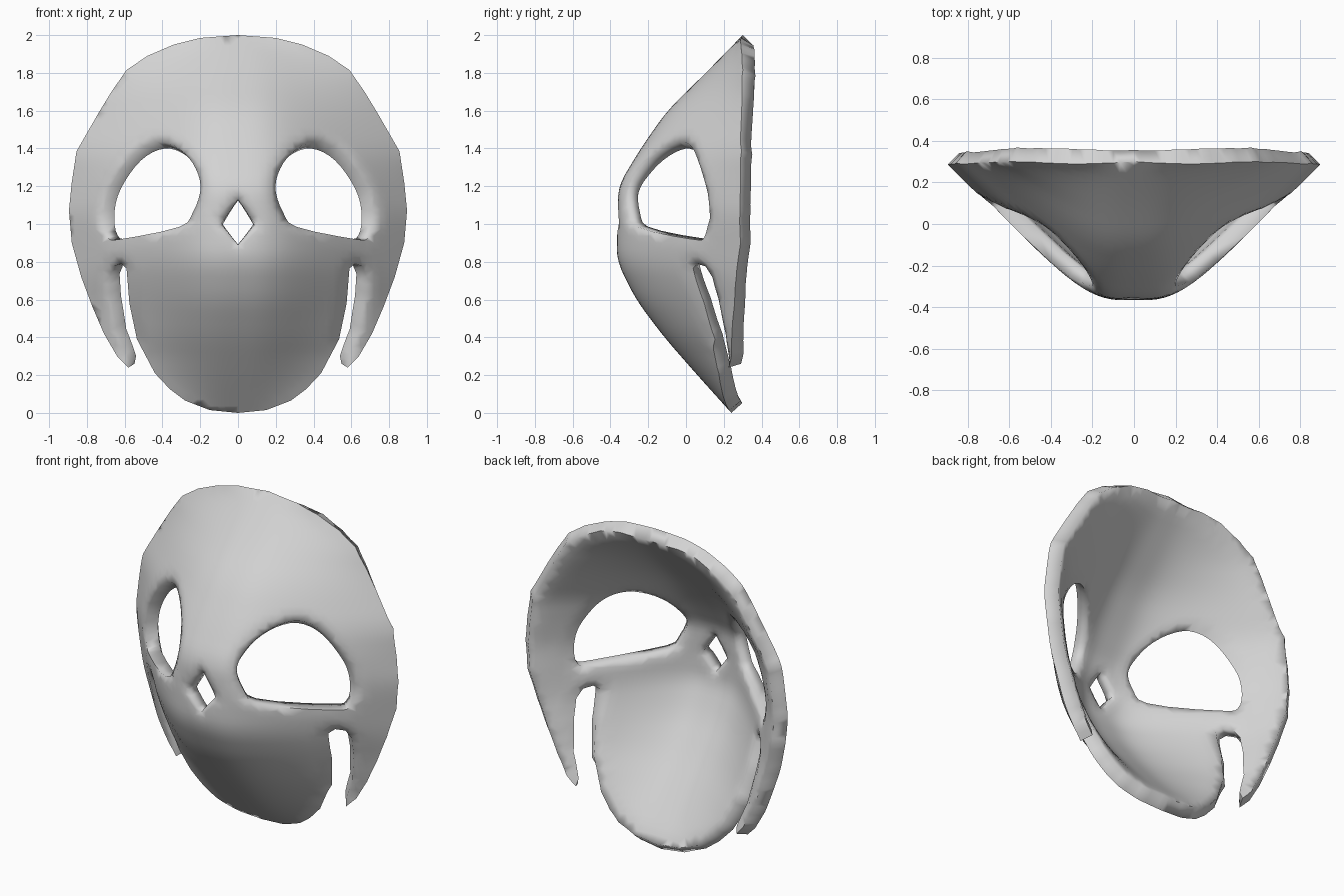
import bpy, bmesh, math
from mathutils import Vector
from mathutils.geometry import delaunay_2d_cdt, intersect_point_line

if "Cube" in bpy.data.objects:
    bpy.data.objects.remove(bpy.data.objects["Cube"])

# Half outlines seen from the front (x, z): crown, strap, slot and jaw
CROWN = [(0, 2), (.2, 1.985), (.34, 1.95), (.48, 1.89), (.59, 1.815), (.67, 1.7), (.74, 1.585),
         (.855, 1.385), (.88, 1.22), (.895, 1.07), (.88, .9), (.83, .72), (.77, .56), (.71, .42),
         (.64, .3), (.58, .24)]
SLOT = [(.575, .28), (.635, .42), (.67, .6), (.68, .72), (.66, .775), (.62, .79), (.59, .765),
        (.575, .58), (.535, .39)]
JAW = [(.44, .21), (.36, .125), (.28, .065), (.15, .015), (0, 0)]
EYE = [(.2, 1.17), (.21, 1.26), (.26, 1.35), (.34, 1.415), (.43, 1.435), (.53, 1.39),
       (.62, 1.29), (.69, 1.16), (.71, 1.03), (.69, .93), (.62, .92), (.31, .985), (.24, 1.06)]
NOSE = [(0, 1.13), (.09, 1.0), (0, .89), (-.09, 1.0)]

# Depth profiles by height: centre ridge, rim, and half width
RIDGE = [(-.2, .42), (0, .24), (.2, .06), (.4, -.115), (.6, -.265), (.8, -.365), (.95, -.37),
         (1.2, -.36), (1.4, -.24), (1.6, -.1), (1.8, .105), (2, .3), (2.2, .5)]
RIM = [(0, .24), (.24, .225), (.6, .255), (1, .28), (2, .3)]
WIDTH = [(0, .45), (.24, .58), (.42, .71), (.72, .83), (1.05, .895), (1.39, .855),
         (1.58, .74), (1.82, .59), (1.93, .42), (2, .3)]
STEP = .036
WALL = .09


def lookup(table, z):
    for (a, va), (b, vb) in zip(table, table[1:]):
        if z <= b:
            t = max(0, (z - a) / (b - a))
            return va + (vb - va) * t
    return table[-1][1]


def soft(table, z):
    return sum(lookup(table, z + k * .03) for k in range(-2, 3)) / 5


def mirrored(points):
    return [Vector((-x, z)) for x, z in reversed(points)]


def divide(points):
    """Split the sides of a closed loop into short pieces."""
    out = []
    for a, b in zip(points, points[1:] + points[:1]):
        a, b = Vector(a), Vector(b)
        n = max(1, round((b - a).length / STEP))
        out += [a.lerp(b, i / n) for i in range(n)]
    return out


def rounded(points, n=3):
    """Smooth closed curve through the points."""
    out, m = [], len(points)
    for i in range(m):
        p, q, r, s = (Vector(points[(i + k) % m]) for k in (-1, 0, 1, 2))
        for k in range(n):
            t = k / n
            out.append(q + .5 * t * (r - p + t * (2 * p - 5 * q + 4 * r - s
                                                  + t * (3 * (q - r) + s - p))))
    return out


def distance(p, loop):
    best = 9
    for a, b in zip(loop, loop[1:] + loop[:1]):
        q, t = intersect_point_line(p, a, b)
        q = a if t < 0 else b if t > 1 else q
        best = min(best, (Vector(q[:2]) - p).length)
    return best


def inside(p, loop):
    hit = False
    for a, b in zip(loop, loop[1:] + loop[:1]):
        if (a.y > p.y) != (b.y > p.y):
            if p.x < a.x + (p.y - a.y) / (b.y - a.y) * (b.x - a.x):
                hit = not hit
    return hit


def solid(p):
    return inside(p, outline) and not any(inside(p, h) for h in holes)


def depth(x, z):
    u = abs(x) / soft(WIDTH, z)
    a = .3
    bend = lambda v: (v ** 3 + a ** 3) ** (1 / 3) - a
    c = soft(RIDGE, z)
    return c + (lookup(RIM, z) - c) * bend(u) / bend(1)


def inward(x, z, h=.03):
    """Unit direction from the outer surface into the wall."""
    dx = depth(x + h, z) - depth(x - h, z)
    dz = depth(x, z + h) - depth(x, z - h)
    return Vector((-dx, 2 * h, -dz)).normalized()


def ease(d):
    return max(0, 1 - d / .06) ** 2


# Flat triangulated pattern with the openings left out
half = CROWN + SLOT + JAW
outline = divide(half + mirrored(half)[1:-1])
eye = rounded(EYE)
holes = [eye, mirrored(eye), divide(NOSE)]
slots = [[Vector(p) for p in SLOT], mirrored(SLOT)]
loops = [outline] + holes
points, edges = [], []
for loop in loops:
    start, n = len(points), len(loop)
    points += loop
    edges += [(start + i, start + (i + 1) % n) for i in range(n)]
for i in range(-25, 26):
    for j in range(1, 56):
        p = Vector((i * STEP, j * STEP))
        if solid(p) and min(distance(p, loop) for loop in loops) > .018:
            points.append(p)
verts, _, faces, *_ = delaunay_2d_cdt(points, edges, [], 0, 1e-5)
faces = [f for f in faces if solid(sum((verts[i] for i in f), Vector((0, 0))) / len(f))]

# Bend the pattern into an outer and an inner layer, eased around the openings
bm = bmesh.new()
outer, inner = [], []
for p in verts:
    base = Vector((p.x, depth(p.x, p.y), p.y))
    n = inward(p.x, p.y)
    to_hole = min(distance(p, h) for h in holes)
    to_slot = min(distance(p, s) for s in slots)
    above = min(1, max(.25, (p.y - .95) / .08))
    dip = max(.025 * ease(to_hole) * above, .02 * ease(to_slot))
    rim = ease(min(to_hole, distance(p, outline)))
    outer.append(bm.verts.new(base + Vector((0, dip, 0))))
    inner.append(bm.verts.new(base + n * (WALL - .012 * rim)))
for f in faces:
    bm.faces.new([outer[i] for i in f])
border = [e for e in bm.edges if e.is_boundary]
partner = dict(zip(outer, inner))
for f in faces:
    bm.faces.new([inner[i] for i in reversed(f)])
for e in border:
    a, b = e.verts
    bm.faces.new((a, b, partner[b], partner[a]))
bmesh.ops.delete(bm, geom=[v for v in bm.verts if not v.link_faces], context='VERTS')
bmesh.ops.recalc_face_normals(bm, faces=bm.faces)
mesh = bpy.data.meshes.new("mask_shell")
bm.to_mesh(mesh)
bm.free()

mask = bpy.data.objects.new("mask_shell", mesh)
bpy.context.collection.objects.link(mask)
grey = bpy.data.materials.new("light_grey")
grey.use_nodes = True
grey.diffuse_color = (.65, .65, .65, 1)
grey.node_tree.nodes["Principled BSDF"].inputs["Base Color"].default_value = (.65, .65, .65, 1)
mesh.materials.append(grey)

# Smooth shading, crisp only along the outer front edge
bpy.context.view_layer.objects.active = mask
mask.select_set(True)
bpy.ops.object.shade_smooth_by_angle(angle=math.radians(82))
